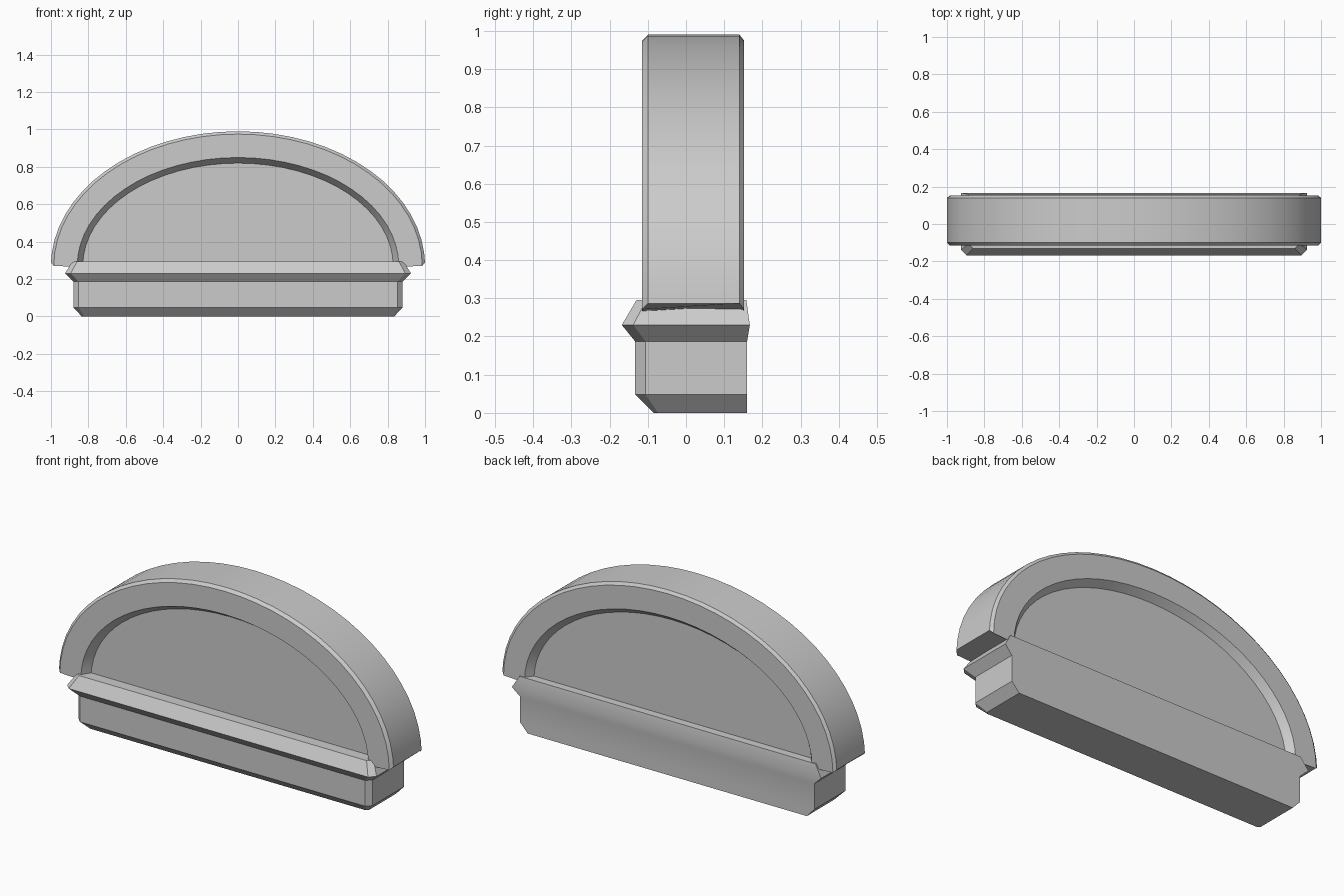
import bpy, bmesh
from math import sin, cos, pi

if "Cube" in bpy.data.objects:
    bpy.data.objects.remove(bpy.data.objects["Cube"])

CZ, RX, RZ, N = 0.27, 1.0, 0.72, 32   # arch centre height, radii, segments


def finish(name, bm, angle=0.5):
    bmesh.ops.recalc_face_normals(bm, faces=bm.faces)
    me = bpy.data.meshes.new(name)
    bm.to_mesh(me)
    bm.free()
    ob = bpy.data.objects.new(name, me)
    bpy.context.collection.objects.link(ob)
    bpy.ops.object.select_all(action='DESELECT')
    ob.select_set(True)
    bpy.context.view_layer.objects.active = ob
    bpy.ops.object.shade_smooth_by_angle(angle=angle)
    return ob


def loft(name, rings):
    # bridge equal-sized closed rings and cap both ends
    bm = bmesh.new()
    vs = [[bm.verts.new(p) for p in r] for r in rings]
    n = len(vs[0])
    for a, b in zip(vs, vs[1:]):
        for i in range(n):
            j = (i + 1) % n
            bm.faces.new((a[i], a[j], b[j], b[i]))
    bm.faces.new(vs[0])
    bm.faces.new(vs[-1])
    return finish(name, bm)


def arc(d, t):
    return (RX - d) * cos(t), CZ + (RZ - d) * sin(t)


# Arch frame: chamfered section (inset, y, z of the end face) swept over a half ellipse
section = [(0, -0.10, 0.287), (0.015, -0.115, 0.271), (0.14, -0.115, 0.265),
           (0.17, -0.07, 0.265), (0.17, 0.115, 0.265), (0.14, 0.152, 0.265),
           (0.015, 0.152, 0.271), (0, 0.14, 0.287)]
rings = []
for i in range(N + 1):
    ring = []
    for d, y, end_z in section:
        x, z = arc(d, pi * i / N)
        ring.append((x, y, end_z if i in (0, N) else z))
    rings.append(ring)
loft("arch_frame", rings)

# Recessed panel filling the arch
outline = [arc(0.17, pi * i / N) for i in range(N + 1)]
loft("arch_panel", [[(x, y, z) for x, z in outline] for y in (-0.07, 0.115)])

# Base with projecting sill: (z, half width, front y, back y, front corner chamfer)
levels = [(0.0, 0.835, -0.085, 0.16, 0.012), (0.048, 0.88, -0.133, 0.16, 0.027),
          (0.187, 0.88, -0.133, 0.16, 0.027), (0.23, 0.925, -0.168, 0.167, 0.03),
          (0.295, 0.885, -0.13, 0.158, 0.025)]
loft("base_sill", [[(-w + c, f, z), (w - c, f, z), (w, f + c, z),
                    (w, b, z), (-w, b, z), (-w, f + c, z)]
                   for z, w, f, b, c in levels])
